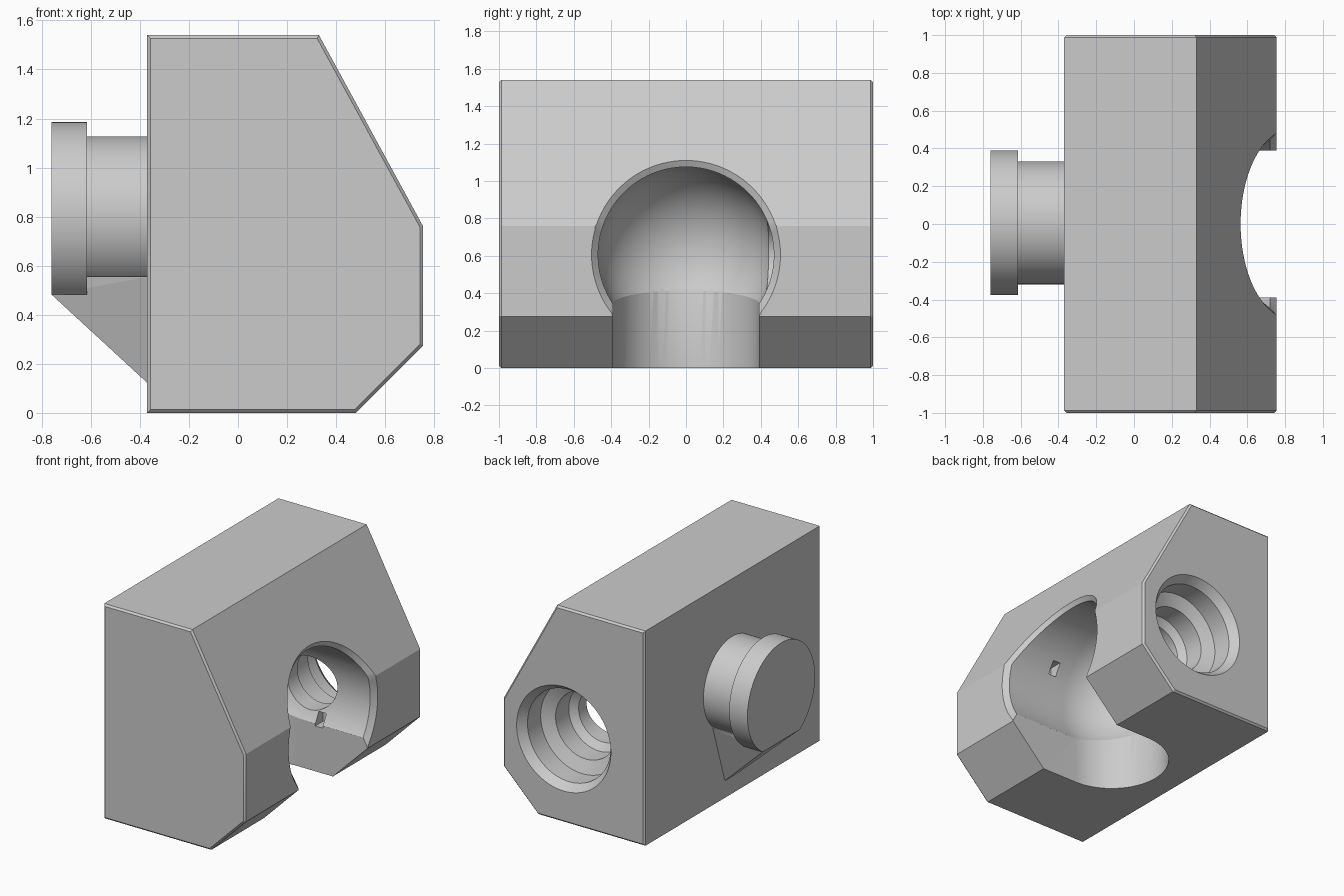
import bpy, bmesh, math
from mathutils import Vector

if "Cube" in bpy.data.objects:
    bpy.data.objects.remove(bpy.data.objects["Cube"], do_unlink=True)

grey = bpy.data.materials.new("light_grey")
grey.use_nodes = True
grey.diffuse_color = (0.6, 0.6, 0.6, 1)
grey.node_tree.nodes["Principled BSDF"].inputs["Base Color"].default_value = (0.6, 0.6, 0.6, 1)

TAU = 2 * math.pi
SEG = 96


def finish(name, bm):
    bmesh.ops.recalc_face_normals(bm, faces=bm.faces[:])
    mesh = bpy.data.meshes.new(name)
    bm.to_mesh(mesh)
    bm.free()
    mesh.materials.append(grey)
    ob = bpy.data.objects.new(name, mesh)
    bpy.context.collection.objects.link(ob)
    return ob


def loft(name, rings):
    """Closed solid through rings of equal point count."""
    bm = bmesh.new()
    loops = [[bm.verts.new(p) for p in ring] for ring in rings]
    for a, b in zip(loops, loops[1:]):
        n = len(a)
        for i in range(n):
            j = (i + 1) % n
            bm.faces.new((a[i], a[j], b[j], b[i]))
    bm.faces.new(loops[0])
    bm.faces.new(loops[-1])
    return finish(name, bm)


def circle(r, place):
    return [place(r * math.cos(TAU * i / SEG), r * math.sin(TAU * i / SEG)) for i in range(SEG)]


def box(name, centre, size):
    x, y, z = (s / 2 for s in size)
    c = Vector(centre)
    return loft(name, [[c + Vector((sx * x, sy * y, h)) for sx, sy in
                        ((-1, -1), (1, -1), (1, 1), (-1, 1))] for h in (-z, z)])


def smooth(ob):
    bpy.ops.object.select_all(action='DESELECT')
    ob.select_set(True)
    bpy.context.view_layer.objects.active = ob
    bpy.ops.object.shade_smooth_by_angle(angle=math.radians(25))


def cut(ob, cutter):
    mod = ob.modifiers.new("cut", 'BOOLEAN')
    mod.operation = 'DIFFERENCE'
    mod.solver = 'EXACT'
    mod.object = cutter
    cutter.hide_render = True
    bpy.ops.object.select_all(action='DESELECT')
    bpy.context.view_layer.objects.active = ob
    ob.select_set(True)
    bpy.ops.object.modifier_apply(modifier=mod.name)
    bpy.data.objects.remove(cutter, do_unlink=True)


# Body: angular profile along y with finely chamfered ends
profile = [(-0.37, 0), (0.48, 0), (0.755, 0.275), (0.755, 0.76), (0.33, 1.54), (-0.37, 1.54)]
body = loft("body", [[(x, y, z) for x, z in profile] for y in (-1, 1)])
bm = bmesh.new()
bm.from_mesh(body.data)
rim = [e for e in bm.edges if abs(e.verts[0].co.y - e.verts[1].co.y) < 0.01]
bmesh.ops.bevel(bm, geom=rim, offset=0.013, segments=1, affect='EDGES')
bm.to_mesh(body.data)
bm.free()


# Socket: round-ended bore along x whose chamfered mouth follows the body profile
def face_x(z):
    return min(0.755, 0.755 - (z - 0.76) * 0.545, 0.48 + z)


MID_Z, BORE, BORE_X = 0.605, 0.47, 0.24


def mouth(r, depth):
    return circle(r, lambda a, b: (face_x(MID_Z + b) - depth, a, MID_Z + b))


rings = [circle(0.515, lambda a, b: (1.0, a, MID_Z + b)),
         mouth(0.515, -0.01), mouth(BORE, 0.035)]
for k in range(20):
    t = math.pi / 2 * k / 20
    rings.append(circle(BORE * math.cos(t),
                        lambda a, b: (BORE_X - BORE * math.sin(t), a, MID_Z + b)))
cut(body, loft("socket_cutter", rings))

# Slot: round-ended passage through the underside
SLOT_X, SLOT = 0.2, 0.39
arc = [(SLOT_X + SLOT * math.cos(t), SLOT * math.sin(t))
       for t in (math.pi / 2 + math.pi * i / 48 for i in range(49))]
outline = arc + [(1.0, -SLOT), (1.0, SLOT)]
cut(body, loft("slot_cutter", [[(x, y, z) for x, y in outline] for z in (-0.1, 0.6)]))

# Stepped hole from the back end into the socket
steps = [(0.385, 1.015), (0.33, 0.94), (0.33, 0.79), (0.24, 0.75),
         (0.24, 0.6), (0.19, 0.56), (0.19, 0.2)]
cut(body, loft("end_hole_cutter",
               [circle(r, lambda a, b: (0.27 + a, y, 0.6 + b)) for r, y in steps]))

# Two small opposite notches in the socket wall
for s in (-1, 1):
    cut(body, box("notch_cutter", (0.37, s * 0.43, MID_Z - s * 0.235), (0.06, 0.1, 0.09)))
smooth(body)

# Peg: neck and flat-bottomed head
PEG_Z, PEG_Y = 0.802, 0.006
neck = loft("peg_neck", [circle(0.325, lambda a, b: (x, PEG_Y + a, PEG_Z + b))
                         for x in (-0.65, -0.36)])
smooth(neck)

HEAD, FLAT_Z = 0.383, 0.482
start = math.asin((FLAT_Z - PEG_Z) / HEAD)
sweep = math.pi - 2 * start
angles = [start + sweep * i / SEG for i in range(SEG + 1)]
head = loft("peg_head", [[(x, PEG_Y + HEAD * math.cos(t), PEG_Z + HEAD * math.sin(t))
                          for t in angles] for x in (-0.76, -0.615)])
smooth(head)

# Tapered gusset under the peg
bm = bmesh.new()
for x, half, z in ((-0.365, 0.08, 0.118), (-0.365, 0.22, 0.555),
                   (-0.62, 0.22, 0.555), (-0.76, 0.205, FLAT_Z)):
    for s in (-1, 1):
        bm.verts.new((x, PEG_Y + s * half, z))
bmesh.ops.convex_hull(bm, input=bm.verts[:])
finish("peg_gusset", bm)
